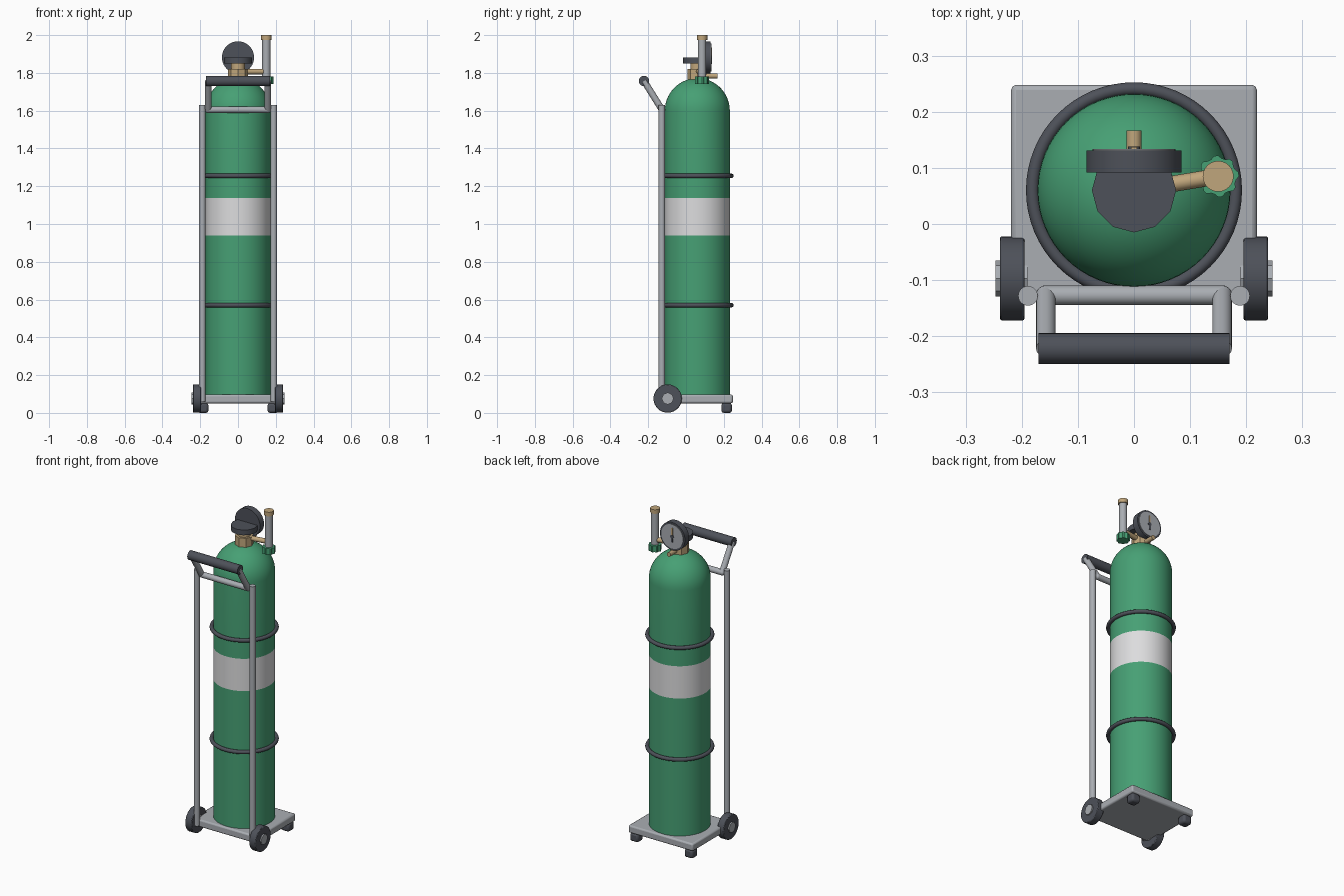
import bpy, bmesh, math
from mathutils import Vector

if "Cube" in bpy.data.objects:
    bpy.data.objects.remove(bpy.data.objects["Cube"])


def mat(name, r, g, b):
    m = bpy.data.materials.new(name)
    m.diffuse_color = (r, g, b, 1)
    m.use_nodes = True
    m.node_tree.nodes["Principled BSDF"].inputs["Base Color"].default_value = m.diffuse_color
    return m


GREEN = mat("tank green", 0.062, 0.35, 0.175)
WHITE = mat("label white", 0.72, 0.72, 0.73)
STEEL = mat("steel grey", 0.40, 0.42, 0.45)
BLACK = mat("rubber dark", 0.075, 0.082, 0.10)
BRASS = mat("brass", 0.53, 0.38, 0.20)


def finish(bm, name, mats, bevel=0, smooth=True):
    bmesh.ops.recalc_face_normals(bm, faces=bm.faces)
    me = bpy.data.meshes.new(name)
    bm.to_mesh(me)
    bm.free()
    ob = bpy.data.objects.new(name, me)
    bpy.context.collection.objects.link(ob)
    for m in mats:
        me.materials.append(m)
    if bevel:
        mod = ob.modifiers.new("bevel", "BEVEL")
        mod.width, mod.segments = bevel, 2
        mod.limit_method = "ANGLE"
    if smooth:
        bpy.ops.object.select_all(action="DESELECT")
        ob.select_set(True)
        bpy.context.view_layer.objects.active = ob
        bpy.ops.object.shade_smooth_by_angle(angle=math.radians(35))
    return ob


def rod(name, a, b, r, m, sides=24, bevel=0, tooth=0):
    """Cylinder between two points; tooth pulls in every other side."""
    a, b = Vector(a), Vector(b)
    bm = bmesh.new()
    bmesh.ops.create_cone(bm, cap_ends=True, segments=sides, radius1=r, radius2=r, depth=(b - a).length)
    if tooth:
        for v in bm.verts:
            k = round(math.atan2(v.co.y, v.co.x) / (2 * math.pi / sides))
            if k % 4 > 1:
                v.co.x *= 1 - tooth
                v.co.y *= 1 - tooth
    q = (b - a).to_track_quat("Z", "Y")
    for v in bm.verts:
        v.co = q @ v.co + (a + b) / 2
    return finish(bm, name, [m], bevel)


def box(name, c, size, m, bevel):
    bm = bmesh.new()
    bmesh.ops.create_cube(bm, size=1)
    for v in bm.verts:
        v.co = Vector([v.co[i] * size[i] + c[i] for i in range(3)])
    return finish(bm, name, [m], bevel)


def lathe(name, profile, center, mats, closed=False, steps=64):
    bm = bmesh.new()
    vs = [bm.verts.new((r, 0, z)) for r, z in profile]
    es = [bm.edges.new(p) for p in zip(vs, vs[1:])]
    if closed:
        es.append(bm.edges.new((vs[-1], vs[0])))
    bmesh.ops.spin(bm, geom=vs + es, axis=(0, 0, 1), cent=(0, 0, 0), angle=2 * math.pi, steps=steps)
    bmesh.ops.remove_doubles(bm, verts=bm.verts, dist=1e-5)
    for f in bm.faces:
        if len(mats) > 1 and 0.94 < f.calc_center_median().z < 1.138:
            f.material_index = 1
    bmesh.ops.translate(bm, verts=bm.verts, vec=center)
    return finish(bm, name, mats)


CY = 0.06   # tank axis
R = 0.172   # tank radius

# Tank with painted band and domed shoulder
dome = [(R * math.cos(t), 1.6 + R * math.sin(t)) for t in [i * math.pi / 28 for i in range(14)]]
lathe("tank", [(0, 0.095), (R, 0.095), (R, 0.94), (R, 1.138)] + dome + [(0, 1.772)],
      (0, CY, 0), [GREEN, WHITE])

# Retaining rings
for n, z in (("lower_ring", 0.57), ("upper_ring", 1.255)):
    circle = [(0.181 + 0.0115 * math.cos(a), z + 0.0115 * math.sin(a))
              for a in [i * math.pi / 6 for i in range(12)]]
    lathe(n, circle, (0, CY, 0), [BLACK], closed=True)

# Cart base
box("base_plate", (0, 0.06, 0.074), (0.438, 0.376, 0.046), STEEL, 0.009)

# Mirrored cart parts
for side, s in (("left", -1), ("right", 1)):
    box(side + "_foot", (s * 0.185, 0.215, 0.026), (0.056, 0.056, 0.052), BLACK, 0.012)
    rod(side + "_wheel", (s * 0.195, -0.097, 0.076), (s * 0.239, -0.097, 0.076), 0.075, BLACK, 32, 0.004)
    rod(side + "_hub", (s * 0.19, -0.097, 0.076), (s * 0.247, -0.097, 0.076), 0.032, STEEL, 8)
    rod(side + "_upright", (s * 0.189, -0.128, 0.06), (s * 0.189, -0.128, 1.63), 0.0175, STEEL)
    rod(side + "_handle_arm", (s * 0.157, -0.127, 1.605), (s * 0.157, -0.222, 1.757), 0.0175, STEEL)
    bm = bmesh.new()
    bmesh.ops.create_uvsphere(bm, u_segments=20, v_segments=10, radius=0.0178)
    bmesh.ops.translate(bm, verts=bm.verts, vec=(s * 0.157, -0.127, 1.605))
    finish(bm, side + "_handle_elbow", [STEEL])

rod("crossbar", (-0.157, -0.127, 1.605), (0.157, -0.127, 1.605), 0.0175, STEEL)
rod("handle_grip", (-0.17, -0.222, 1.757), (0.17, -0.222, 1.757), 0.0275, BLACK)

# Valve body, outlet and handwheel
rod("valve_base", (0, CY, 1.76), (0, CY, 1.82), 0.052, BRASS, 8)
rod("valve_stem", (0, CY, 1.82), (0, CY, 1.852), 0.037, BRASS, 16)
rod("valve_outlet", (0, CY, 1.784), (0, 0.167, 1.784), 0.0135, BRASS, 16)
rod("handwheel", (0, CY, 1.85), (0, CY, 1.882), 0.075, BLACK, 12)

# Pressure gauge facing the back
GZ = 1.882
rod("gauge_case", (0, 0.092, GZ), (0, 0.131, GZ), 0.085, BLACK, 40)
rod("gauge_dial", (0, 0.128, GZ), (0, 0.134, GZ), 0.074, STEEL, 40)
rod("gauge_pivot", (0, 0.13, GZ), (0, 0.138, GZ), 0.011, BLACK, 16)
box("gauge_needle", (0, 0.1355, GZ + 0.025), (0.010, 0.004, 0.055), BRASS, 0)
box("gauge_needle_tail", (0, 0.1355, GZ - 0.017), (0.012, 0.004, 0.034), BLACK, 0)

# Flow meter on its side arm
FX, FY = 0.15, 0.085
rod("meter_arm", (0, CY, 1.807), (FX, FY, 1.807), 0.0145, BRASS, 16)
rod("meter_tube", (FX, FY, 1.77), (FX, FY, 1.98), 0.022, STEEL)
rod("meter_cap", (FX, FY, 1.975), (FX, FY, 2.0), 0.0275, BRASS)
rod("meter_knob", (FX, FY, 1.742), (FX, FY, 1.78), 0.037, GREEN, 32, 0, 0.12)
